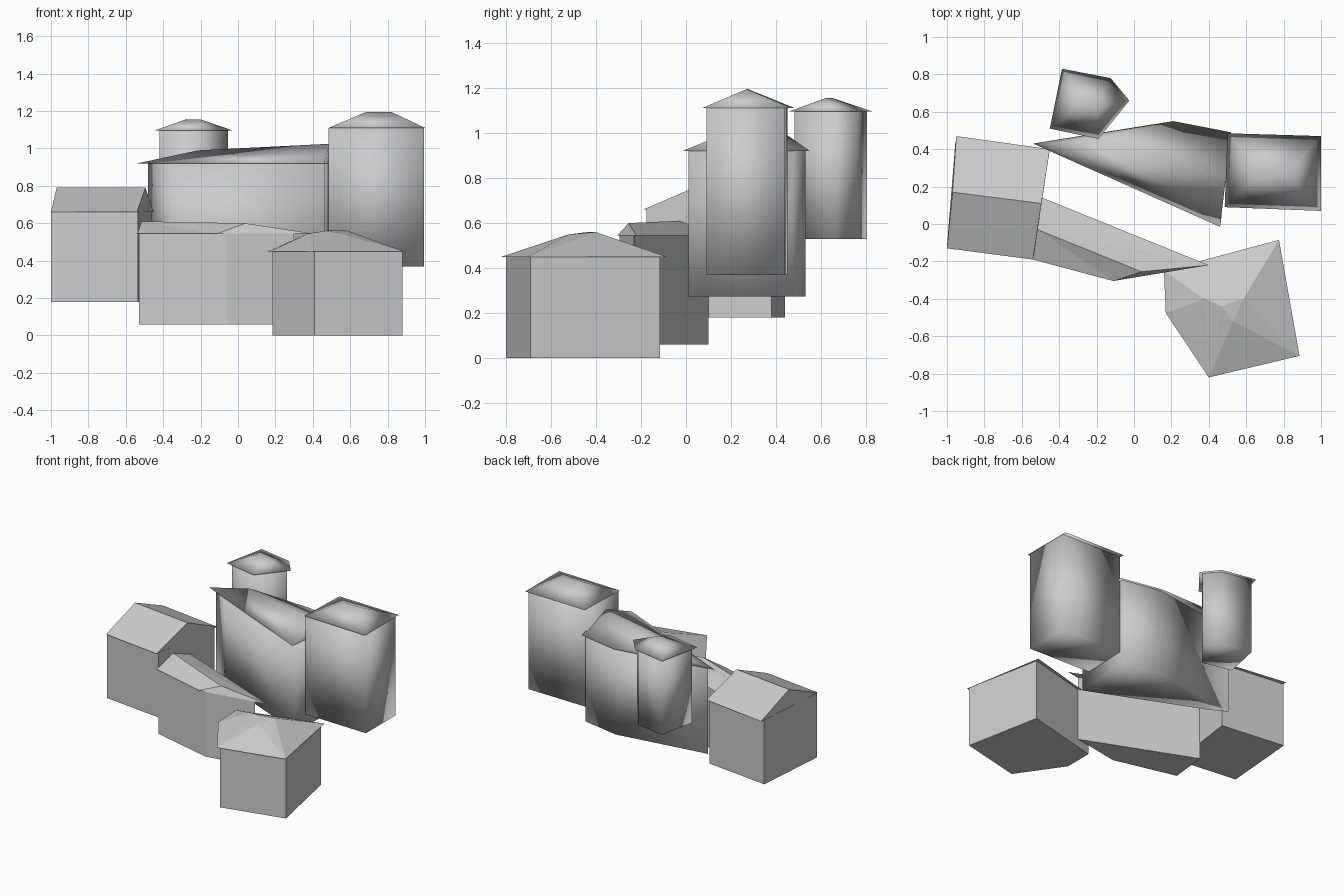
import bpy, bmesh


def mesh_object(name, verts, faces, smooth):
    bm = bmesh.new()
    vs = [bm.verts.new(v) for v in verts]
    for f in faces:
        bm.faces.new([vs[i] for i in f])
    bmesh.ops.recalc_face_normals(bm, faces=bm.faces)
    bmesh.ops.triangulate(bm, faces=bm.faces)
    for f in bm.faces:
        f.smooth = smooth
    me = bpy.data.meshes.new(name)
    bm.to_mesh(me)
    bm.free()
    ob = bpy.data.objects.new(name, me)
    bpy.context.collection.objects.link(ob)


def inset(outline, k):
    cx = sum(p[0] for p in outline) / len(outline)
    cy = sum(p[1] for p in outline) / len(outline)
    return [(cx + (x - cx) * k, cy + (y - cy) * k) for x, y in outline]


def building(name, z0, z1, eaves, peaks, roof, walls=None, k=0.95, smooth=False):
    """Extruded wall block plus a closed roof from eaves outline and ridge points."""
    w = walls or inset(eaves, k)
    n = len(w)
    verts = [(x, y, z) for z in (z0, z1) for x, y in w]
    sides = [(i, (i + 1) % n, (i + 1) % n + n, i + n) for i in range(n)]
    caps = [tuple(range(n)), tuple(range(n, 2 * n))]
    mesh_object(name + "_walls", verts, sides + caps, smooth)
    m = len(eaves)
    rv = [(x, y, z1) for x, y in eaves] + peaks
    mesh_object(name + "_roof", rv, roof + [tuple(range(m))], smooth)


# left house: plain gable
building("left_house", 0.18, 0.66,
         [(-1, -0.13), (-0.54, -0.19), (-0.45, 0.40), (-0.95, 0.47)],
         [(-0.97, 0.17, 0.79), (-0.495, 0.11, 0.79)],
         [(0, 1, 5, 4), (1, 2, 5), (2, 3, 4, 5), (3, 0, 4)],
         walls=[(-1, -0.12), (-0.535, -0.175), (-0.46, 0.38), (-0.955, 0.44)])

# middle house: wedge plan with low ridge
building("middle_house", 0.06, 0.545,
         [(-0.54, -0.19), (-0.11, -0.305), (0.40, -0.22), (-0.49, 0.14)],
         [(-0.515, -0.03, 0.61), (0.04, -0.255, 0.60)],
         [(0, 1, 5, 4), (1, 2, 5), (2, 4, 5), (2, 3, 4), (3, 0, 4)],
         walls=[(-0.53, -0.18), (-0.06, -0.295), (0.30, -0.23), (-0.5, 0.10)])

# front house: five sided plan with broken hip roof
building("front_house", 0.0, 0.45,
         [(0.16, -0.25), (0.17, -0.475), (0.40, -0.82), (0.885, -0.705), (0.775, -0.085)],
         [(0.375, -0.40, 0.545), (0.585, -0.40, 0.56),
          (0.47, -0.44, 0.56), (0.53, -0.52, 0.55)],
         [(0, 1, 5), (1, 2, 5), (2, 7, 5), (2, 8, 7), (2, 3, 8), (3, 6, 8),
          (6, 7, 8), (3, 4, 6), (4, 5, 6), (5, 7, 6), (4, 0, 5)],
         walls=[(0.185, -0.26), (0.185, -0.475), (0.41, -0.80), (0.88, -0.69), (0.765, -0.115)])

# main hall: smooth shaded, ridge rising to the right
building("main_hall", 0.275, 0.92,
         [(-0.54, 0.43), (0.46, -0.015), (0.52, 0.49), (0.21, 0.55)],
         [(-0.21, 0.45, 0.99), (0.49, 0.24, 1.025)],
         [(0, 1, 4), (1, 5, 4), (1, 2, 5), (2, 3, 5), (3, 4, 5), (3, 0, 4)],
         walls=[(-0.48, 0.425), (-0.35, 0.355), (0.465, 0.01), (0.50, 0.475), (0.21, 0.53)],
         smooth=True)

# right tower: hip roof
building("right_tower", 0.37, 1.11,
         [(0.485, 0.09), (1, 0.07), (1, 0.47), (0.50, 0.485)],
         [(0.685, 0.275, 1.195), (0.82, 0.27, 1.195)],
         [(0, 1, 5, 4), (1, 2, 5), (2, 3, 4, 5), (3, 0, 4)],
         walls=[(0.485, 0.105), (0.995, 0.09), (0.995, 0.44), (0.50, 0.45)],
         smooth=True)

# back tower: five sided, short ridge
building("back_tower", 0.53, 1.095,
         [(-0.45, 0.51), (-0.19, 0.455), (-0.025, 0.66), (-0.125, 0.78), (-0.385, 0.83)],
         [(-0.28, 0.65, 1.155), (-0.20, 0.62, 1.155)],
         [(0, 1, 6, 5), (1, 2, 6), (2, 3, 6), (3, 4, 5, 6), (4, 0, 5)],
         k=0.86, smooth=True)
